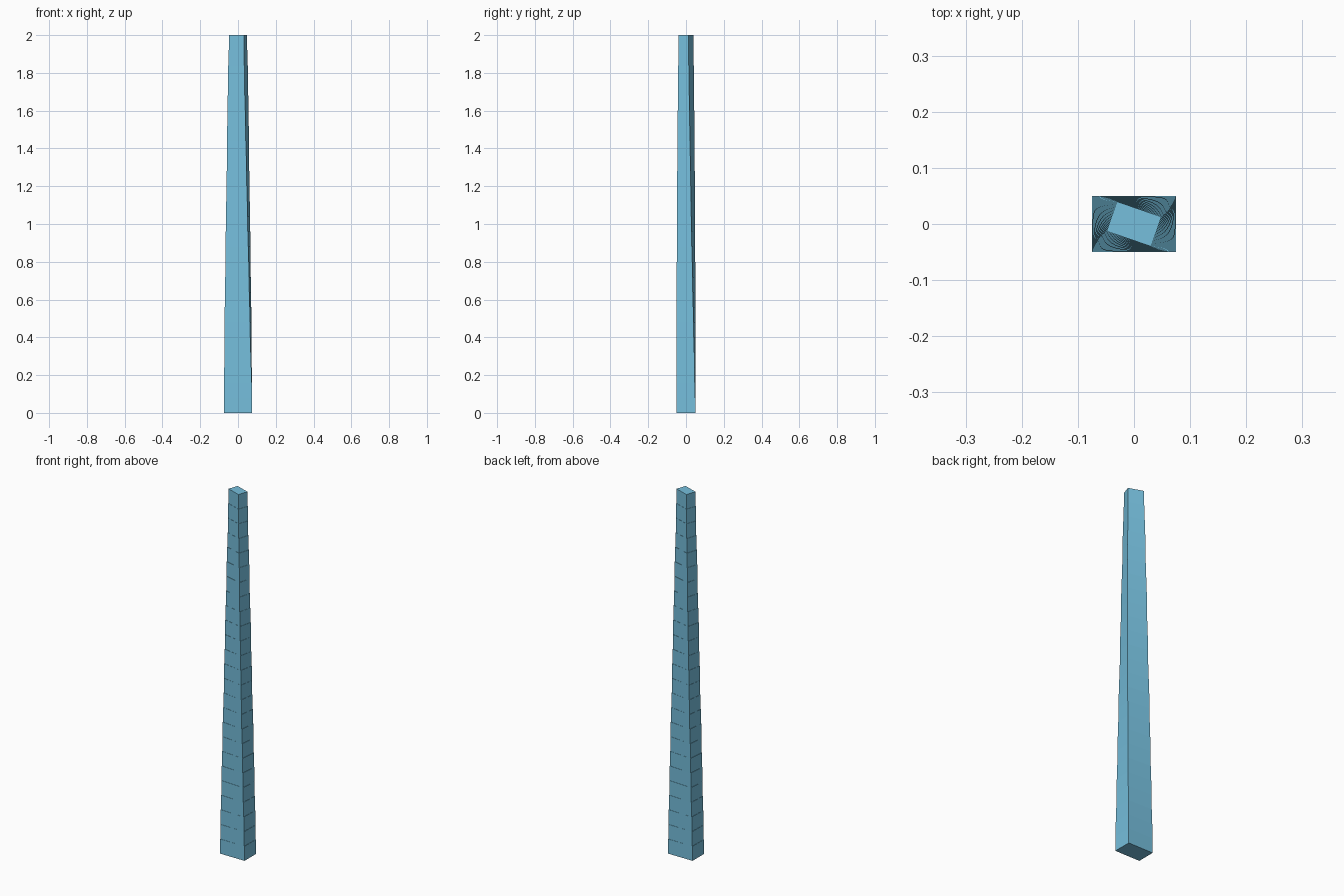
import bpy, math

if "Cube" in bpy.data.objects:
    bpy.data.objects.remove(bpy.data.objects["Cube"])

COUNT = 25
HEIGHT = 2.0 / COUNT
TOP_SCALE = 0.56      # size of the last slab relative to the first
TWIST = -19.0         # degrees turned by the last slab

mat = bpy.data.materials.new("pale_blue")
mat.diffuse_color = (0.18, 0.52, 0.72, 1)
mat.use_nodes = True
mat.node_tree.nodes["Principled BSDF"].inputs["Base Color"].default_value = mat.diffuse_color

# Stack of box slabs, each slightly smaller and turned further than the last
for i in range(COUNT):
    t = i / (COUNT - 1)
    s = 1 + (TOP_SCALE - 1) * t
    bpy.ops.mesh.primitive_cube_add(size=1, location=(0, 0, (i + 0.5) * HEIGHT),
                                    rotation=(0, 0, math.radians(TWIST * t)))
    slab = bpy.context.object
    slab.name = f"column_slab_{i + 1:02d}"
    slab.scale = (0.15 * s, 0.10 * s, HEIGHT)
    slab.data.materials.append(mat)
